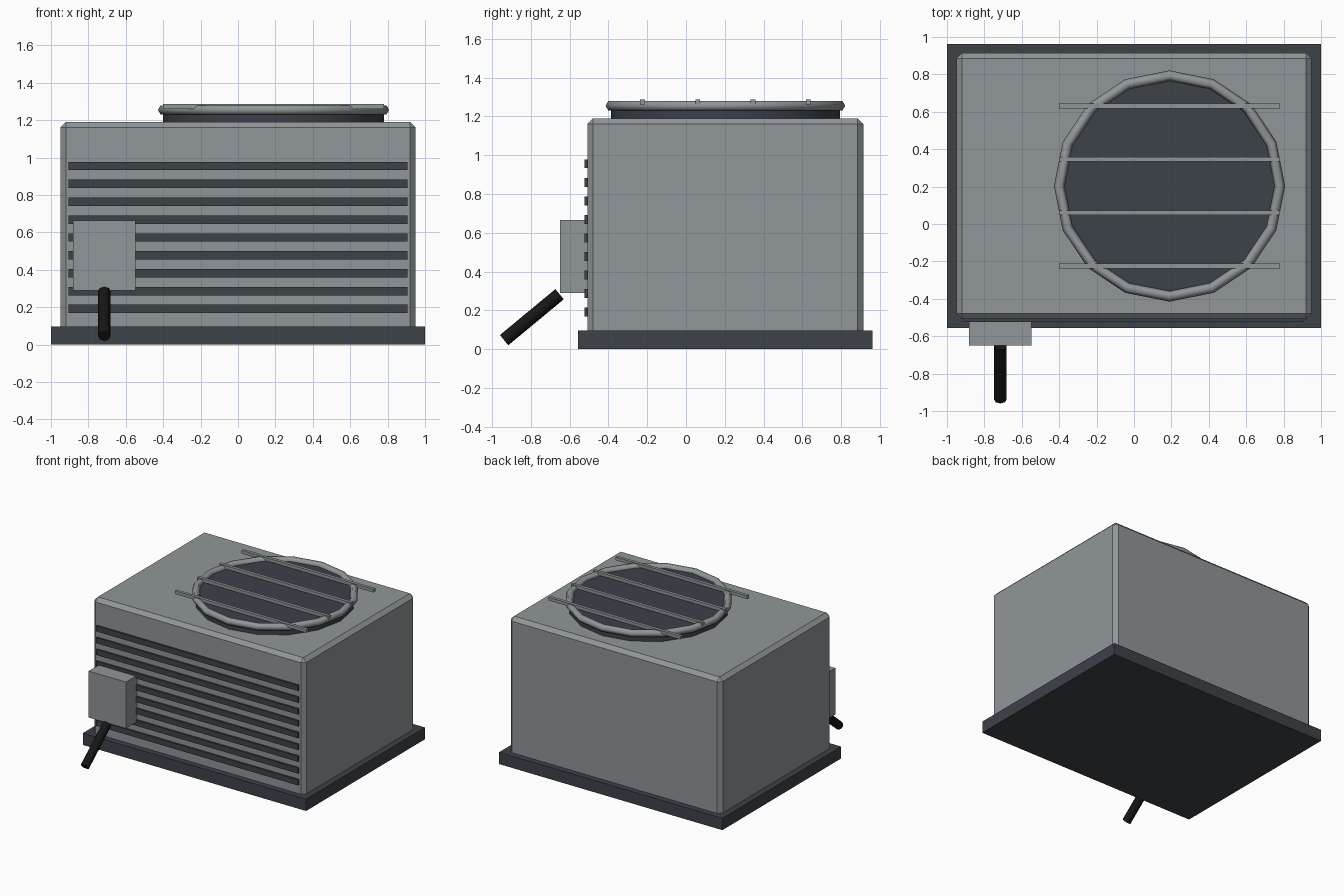
import bpy
import math
from mathutils import Vector

cube = bpy.data.objects.get("Cube")
if cube:
    bpy.data.objects.remove(cube, do_unlink=True)


def material(name, r, g, b):
    m = bpy.data.materials.new(name)
    m.use_nodes = True
    m.diffuse_color = (r, g, b, 1)
    m.node_tree.nodes["Principled BSDF"].inputs["Base Color"].default_value = (r, g, b, 1)
    return m


grey = material("grey_metal", 0.28, 0.305, 0.315)
dark = material("dark_slate", 0.046, 0.054, 0.066)
black = material("black_rubber", 0.008, 0.008, 0.008)


def finish(name, mat):
    ob = bpy.context.object
    ob.name = name
    ob.data.materials.append(mat)
    return ob


def box(name, mat, x, y, z):
    """Box spanning the (low, high) ranges given for each axis."""
    ranges = (x, y, z)
    bpy.ops.mesh.primitive_cube_add(size=1, location=[sum(r) / 2 for r in ranges])
    bpy.context.object.scale = [r[1] - r[0] for r in ranges]
    bpy.ops.object.transform_apply(location=False, rotation=False, scale=True)
    return finish(name, mat)


MID_Y = 0.203          # centre line of base, housing and fan
FAN_X, FAN_R = 0.19, 0.59
FAN_Z = 1.255

# Base slab and chamfered housing
box("base", dark, (-1, 1), (MID_Y - 0.76, MID_Y + 0.76), (0, 0.096))
housing = box("housing", grey, (-0.95, 0.95), (MID_Y - 0.712, MID_Y + 0.712), (0.05, 1.19))
bevel = housing.modifiers.new("chamfer", 'BEVEL')
bevel.width = 0.03
bevel.segments = 1

# Front louvre slats
front = MID_Y - 0.712
for i in range(9):
    z = 0.191 + i * 0.0955
    box(f"slat_{i + 1}", dark, (-0.905, 0.905), (front - 0.015, front + 0.015),
        (z - 0.0225, z + 0.0225))

# Junction box
box("junction_box", grey, (-0.882, -0.548), (-0.65, front + 0.01), (0.289, 0.665))

# Sloping cable
start, end = Vector((-0.715, -0.652, 0.283)), Vector((-0.715, -0.938, 0.046))
axis = end - start
bpy.ops.mesh.primitive_cylinder_add(
    vertices=8, radius=0.034, depth=axis.length, location=(start + end) / 2,
    rotation=(math.atan2(-axis.y, axis.z), 0, 0))
finish("cable", black)
bpy.ops.object.shade_smooth_by_angle(angle=math.radians(50))

# Fan collar and rounded rim
bpy.ops.mesh.primitive_cylinder_add(
    vertices=16, radius=FAN_R, depth=FAN_Z - 1.17,
    location=(FAN_X, MID_Y, (FAN_Z + 1.17) / 2))
finish("fan_collar", dark)
bpy.ops.object.shade_smooth_by_angle(angle=math.radians(30))
bpy.ops.mesh.primitive_torus_add(
    major_segments=16, minor_segments=6, major_radius=FAN_R, minor_radius=0.028,
    location=(FAN_X, MID_Y, FAN_Z))
finish("fan_rim", grey)
bpy.ops.object.shade_smooth()

# Guard bars across the fan
for i in range(4):
    y = MID_Y + (i - 1.5) * 0.285
    box(f"guard_bar_{i + 1}", grey, (FAN_X - FAN_R, FAN_X + FAN_R),
        (y - 0.0125, y + 0.0125), (1.261, 1.287))
